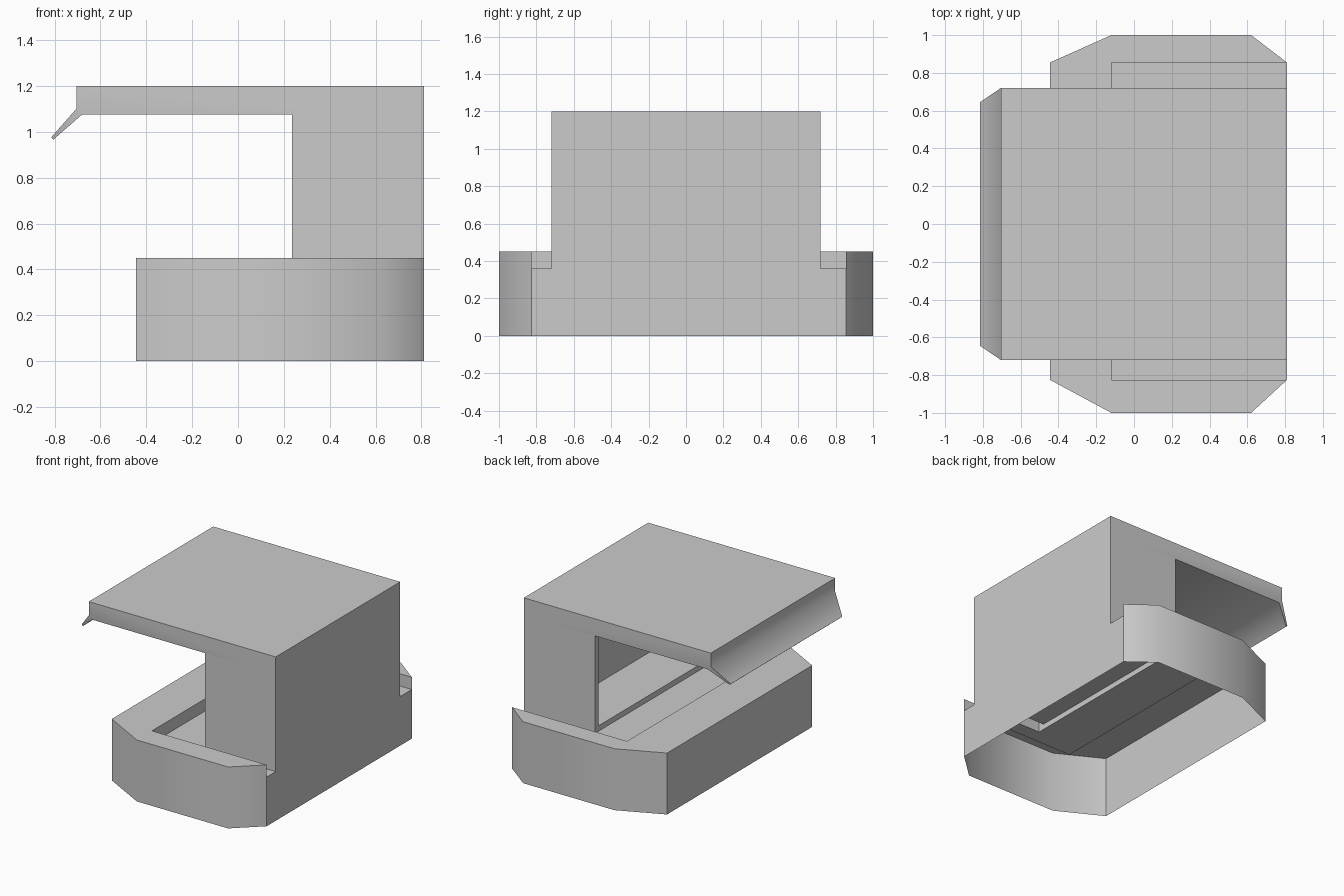
import bpy, bmesh, math

if "Cube" in bpy.data.objects:
    bpy.data.objects.remove(bpy.data.objects["Cube"])


def make(name, faces):
    """Build an object from faces given as lists of points, welding shared corners."""
    bm = bmesh.new()
    for pts in faces:
        bm.faces.new([bm.verts.new(p) for p in pts])
    bmesh.ops.remove_doubles(bm, verts=bm.verts, dist=0.001)
    bmesh.ops.recalc_face_normals(bm, faces=bm.faces)
    me = bpy.data.meshes.new(name)
    bm.to_mesh(me)
    bm.free()
    ob = bpy.data.objects.new(name, me)
    bpy.context.collection.objects.link(ob)
    bpy.ops.object.select_all(action='DESELECT')
    ob.select_set(True)
    bpy.context.view_layer.objects.active = ob
    bpy.ops.object.shade_smooth_by_angle(angle=math.radians(45))
    return ob


def flat(points, z):
    return [(x, y, z) for x, y in points]


def walls(points, z0, z1):
    """Vertical sheets along an open plan path."""
    return [[(*a, z0), (*b, z0), (*b, z1), (*a, z1)]
            for a, b in zip(points, points[1:])]


BACK, FRONT, STEP = 0.81, -0.445, -0.12
CAB, SEAT_BACK = 0.235, 0.62
YN, YP, W, WI = -0.825, 0.855, 0.72, 0.675
RIM, FLOOR, SEAT, CEIL, TOP = 0.45, 0.36, 0.40, 1.075, 1.2

# open-bottomed hull: outer walls, raised rim, step down and sunken floor
outer = [(BACK, YN), (0.62, -1), (STEP, -1), (FRONT, YN),
         (FRONT, YP), (STEP, 1), (0.62, 1), (BACK, YP)]
inner = [(BACK, YP), (STEP, YP), (STEP, YN), (BACK, YN)]
cutout = [(BACK, -W), (CAB, -W), (CAB, W), (BACK, W)]
hull = walls(outer, 0, RIM) + walls(inner, FLOOR, RIM)
hull.append(flat(outer + inner[1:3], RIM))
hull.append(flat(inner + cutout, FLOOR))
hull.append([(BACK, y, z) for y, z in
             ((YN, 0), (YP, 0), (YP, FLOOR), (W, FLOOR), (-W, FLOOR), (YN, FLOOR))])
make("hull", hull)

# hollow cab: one path runs around outer sides, door frame and inner back
cab_path = [(BACK, W), (CAB, W), (CAB, WI), (SEAT_BACK, WI),
            (SEAT_BACK, -WI), (CAB, -WI), (CAB, -W), (BACK, -W)]
cab = walls(cab_path[:3], FLOOR, CEIL) + walls(cab_path[2:6], SEAT, CEIL)
cab += walls(cab_path[5:] + cab_path[:1], FLOOR, CEIL)
cab += walls([(CAB, -WI), (CAB, WI)], FLOOR, SEAT)
cab.append(flat(cab_path[2:6], SEAT))
make("cab_shell", cab)

# roof slab with a slanted front lip that narrows at its tip
profile = [(BACK, TOP, W), (-0.705, TOP, W), (-0.705, 1.1, W), (-0.815, 0.975, 0.645),
           (-0.805, 0.966, 0.645), (-0.68, CEIL, W), (BACK, CEIL, W)]
roof = []
for a, b in zip(profile, profile[1:] + profile[:1]):
    roof.append([(a[0], -a[2], a[1]), (b[0], -b[2], b[1]),
                 (b[0], b[2], b[1]), (a[0], a[2], a[1])])
for s in (-1, 1):
    for idx in ((0, 1, 2, 5, 6), (2, 3, 4, 5)):
        roof.append([(profile[i][0], s * profile[i][2], profile[i][1]) for i in idx])
make("roof", roof)
